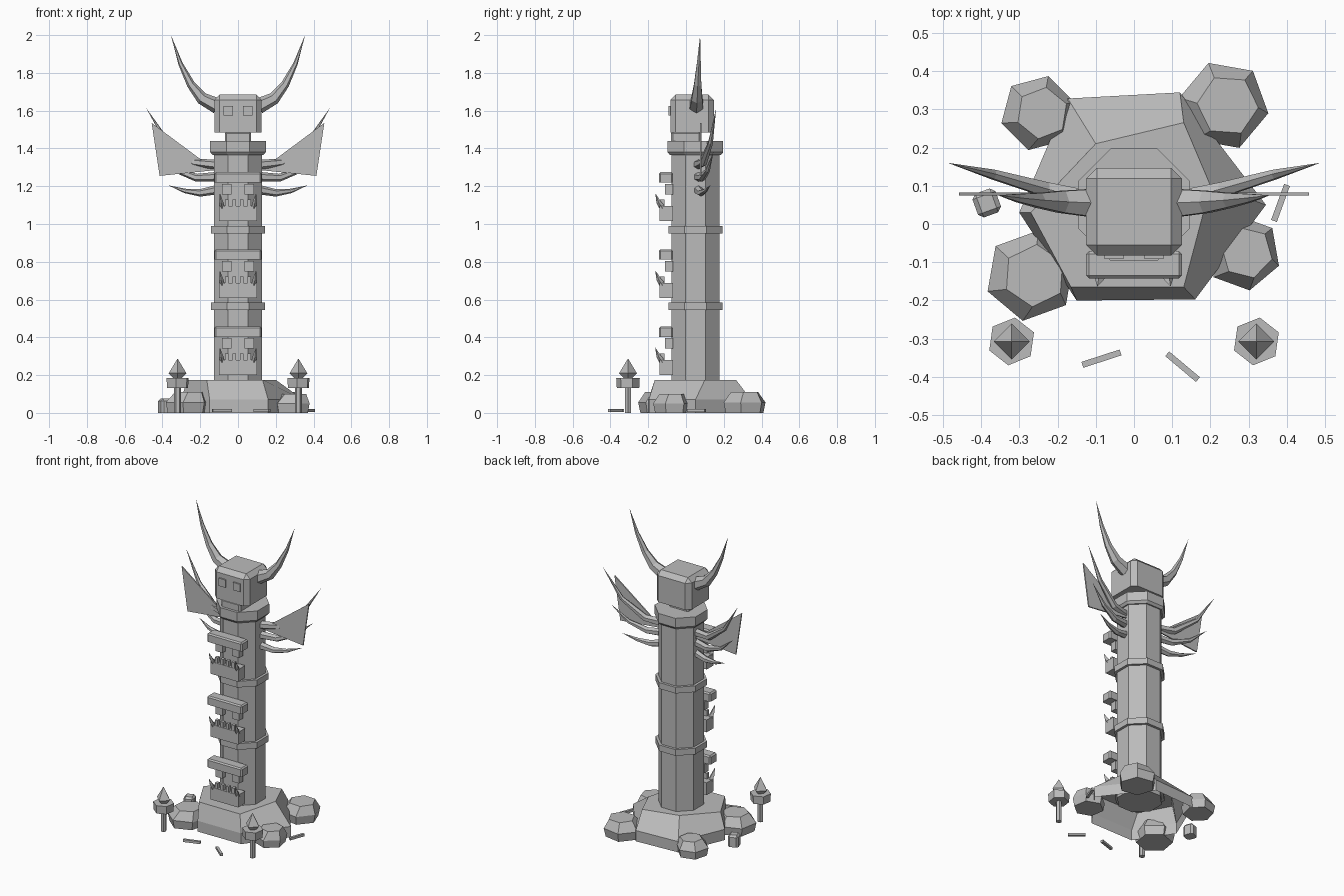
import bpy, bmesh, math
from mathutils import Vector, Matrix

cube = bpy.data.objects.get("Cube")
if cube:
    bpy.data.objects.remove(cube, do_unlink=True)

stone = bpy.data.materials.new("stone_grey")
stone.use_nodes = True
GREY = (0.5, 0.5, 0.5, 1)
stone.diffuse_color = GREY
stone.node_tree.nodes["Principled BSDF"].inputs["Base Color"].default_value = GREY


def finish(name, bm):
    bmesh.ops.recalc_face_normals(bm, faces=bm.faces)
    mesh = bpy.data.meshes.new(name)
    bm.to_mesh(mesh)
    bm.free()
    mesh.materials.append(stone)
    ob = bpy.data.objects.new(name, mesh)
    bpy.context.scene.collection.objects.link(ob)
    return ob


def box(name, lo, hi, bevel=0, turn=0):
    lo, hi = Vector(lo), Vector(hi)
    bm = bmesh.new()
    bmesh.ops.create_cube(bm, size=1)
    bmesh.ops.scale(bm, vec=hi - lo, verts=bm.verts)
    if bevel:
        edges = [e for e in bm.edges if max(v.co.z for v in e.verts) > 0]
        bmesh.ops.bevel(bm, geom=edges, offset=bevel, segments=1, affect='EDGES')
    bmesh.ops.rotate(bm, matrix=Matrix.Rotation(math.radians(turn), 3, 'Z'), verts=bm.verts)
    bmesh.ops.translate(bm, vec=(lo + hi) / 2, verts=bm.verts)
    return finish(name, bm)


def loft(name, rings, bottom=True):
    """Skin a list of rings that share a point count, then cap the ends."""
    bm = bmesh.new()
    loops = [[bm.verts.new(p) for p in ring] for ring in rings]
    n = len(loops[0])
    for a, b in zip(loops, loops[1:]):
        for i in range(n):
            j = (i + 1) % n
            bm.faces.new((a[i], a[j], b[j], b[i]))
    bm.faces.new(loops[-1])
    if bottom:
        bm.faces.new(loops[0][::-1])
    bmesh.ops.remove_doubles(bm, verts=bm.verts, dist=0.0004)
    return finish(name, bm)


def circle(x, y, z, r, n, start=0, sx=1, sy=1):
    angles = [math.radians(start) + math.tau * i / n for i in range(n)]
    return [(x + r * sx * math.cos(a), y + r * sy * math.sin(a), z) for a in angles]


def prism(name, x, y, profile, n, start=0):
    """Turn (radius, height) pairs into a many-sided column."""
    return loft(name, [circle(x, y, z, max(r, 0.0001), n, start) for r, z in profile])


def horn(name, path, sides=6):
    """Curved spike through (x, y, z, radius) points."""
    rings = []
    pts = [Vector(p[:3]) for p in path]
    for i, p in enumerate(pts):
        d = (pts[min(i + 1, len(pts) - 1)] - pts[max(i - 1, 0)]).normalized()
        u = d.cross(Vector((0, 1, 0.01))).normalized()
        v = d.cross(u)
        r = max(path[i][3], 0.0001)
        rings.append([p + r * (math.cos(math.tau * k / sides) * u + math.sin(math.tau * k / sides) * v)
                      for k in range(sides)])
    return loft(name, rings)


def flip(path, s):
    return [(p[0] * s, *p[1:]) for p in path]


# Octagonal tower with collars
CY = 0.05
OCT = 1 / math.cos(math.pi / 8)
prism("tower_shaft", 0, CY, [(0.127 * OCT, 0.1), (0.127 * OCT, 1.4)], 8, 22.5)
for z in (0.13, 0.545, 0.95):
    prism("tower_collar", 0, CY, [(0.143 * OCT, z), (0.143 * OCT, z + 0.04)], 8, 22.5)
prism("tower_top", 0, CY, [(0.135 * OCT, 1.365), (0.147 * OCT, 1.38), (0.147 * OCT, 1.44)], 8, 22.5)

# Three stacked carved faces
for level in range(3):
    z = 0.2 + 0.408 * level
    box("face_jaw", (-0.1, -0.14, z), (0.1, -0.07, z + 0.08))
    box("face_brow", (-0.125, -0.142, z + 0.203), (0.125, -0.07, z + 0.258), 0.008)
    for i in range(4):
        x = -0.06 + 0.04 * i
        box("face_tooth", (x - 0.01, -0.138, z + 0.075), (x + 0.01, -0.115, z + 0.115))
    for s in (-1, 1):
        box("face_eye", (s * 0.06 - 0.025, -0.11, z + 0.14), (s * 0.06 + 0.025, -0.07, z + 0.197))
        horn("face_tusk", flip([(0.085, -0.125, z + 0.07, 0.016), (0.09, -0.145, z + 0.1, 0.012),
                                (0.096, -0.163, z + 0.147, 0)], s), 4)

# Head
box("neck_jaw", (-0.07, -0.08, 1.435), (0.07, 0.08, 1.49), 0.01)
box("head", (-0.125, -0.083, 1.485), (0.125, 0.147, 1.685), 0.028)
for s in (-1, 1):
    box("head_eye", (s * 0.052 - 0.025, -0.092, 1.575), (s * 0.052 + 0.025, -0.08, 1.625))
    horn("head_horn", flip([(0.11, 0.055, 1.625, 0.042), (0.19, 0.058, 1.665, 0.033),
                            (0.25, 0.062, 1.74, 0.022), (0.305, 0.068, 1.85, 0.012),
                            (0.355, 0.075, 2.0, 0)], s))

    # Rib spikes and wing panels on both sides
    horn("low_rib", flip([(0.12, 0.065, 1.18, 0.024), (0.2, 0.08, 1.165, 0.02),
                          (0.28, 0.1, 1.175, 0.012), (0.37, 0.13, 1.205, 0)], s))
    horn("middle_rib", flip([(0.12, 0.065, 1.25, 0.025), (0.22, 0.085, 1.245, 0.021),
                             (0.33, 0.115, 1.285, 0.013), (0.44, 0.145, 1.38, 0)], s))
    horn("top_rib", flip([(0.12, 0.065, 1.315, 0.026), (0.23, 0.09, 1.325, 0.022),
                          (0.37, 0.13, 1.43, 0.014), (0.487, 0.16, 1.615, 0)], s))
    wing = [(0.12, 1.285), (0.415, 1.255), (0.457, 1.535)]
    loft("wing_panel", [[(s * x, y, z) for x, z in wing] for y in (0.074, 0.082)])

    # Torch posts
    tx, ty = s * 0.32, -0.307
    prism("torch_post", tx, ty, [(0.018, 0), (0.018, 0.14)], 6)
    prism("torch_bowl", tx, ty, [(0.06, 0.133), (0.063, 0.185)], 6, 82)
    prism("torch_flame", tx, ty, [(0.022, 0.183), (0.047, 0.21), (0, 0.288)], 4)

# Rocky mound, open underneath
foot = [(-0.173, 0.328), (0.12, 0.344), (0.345, 0.05), (0.16, -0.197), (-0.15, -0.2), (-0.3, 0.03)]
crown = [(-0.1, 0.21), (0.13, 0.265), (0.2, 0.1), (0.13, -0.165), (-0.165, -0.165), (-0.27, 0.03)]
loft("rock_mound", [[(x, y, 0) for x, y in foot],
                    [(x, y, 0.07) for x, y in foot],
                    [(x, y, 0.175) for x, y in crown]], bottom=False)

# Boulders around the mound: x, y, radius, height, turn
boulders = [(-0.25, 0.29, 0.1, 0.1, 15), (0.235, 0.31, 0.118, 0.11, 50),
            (-0.27, -0.135, 0.12, 0.11, 20), (0.285, -0.075, 0.1, 0.1, 40)]
for x, y, r, h, t in boulders:
    loft("boulder", [circle(x, y, 0, r * 0.9, 6, t), circle(x, y, h * 0.5, r, 6, t),
                     circle(x + 0.01, y, h, r * 0.68, 6, t + 6)])
box("small_stone", (-0.417, 0.022, 0), (-0.353, 0.088, 0.075), 0.012, 20)

# Loose sticks on the ground
for x, y, length, t in ((-0.085, -0.352, 0.105, 18), (0.127, -0.373, 0.105, -40), (0.383, 0.055, 0.1, 70)):
    box("ground_stick", (x - length / 2, y - 0.008, 0.004), (x + length / 2, y + 0.008, 0.02), 0, t)
